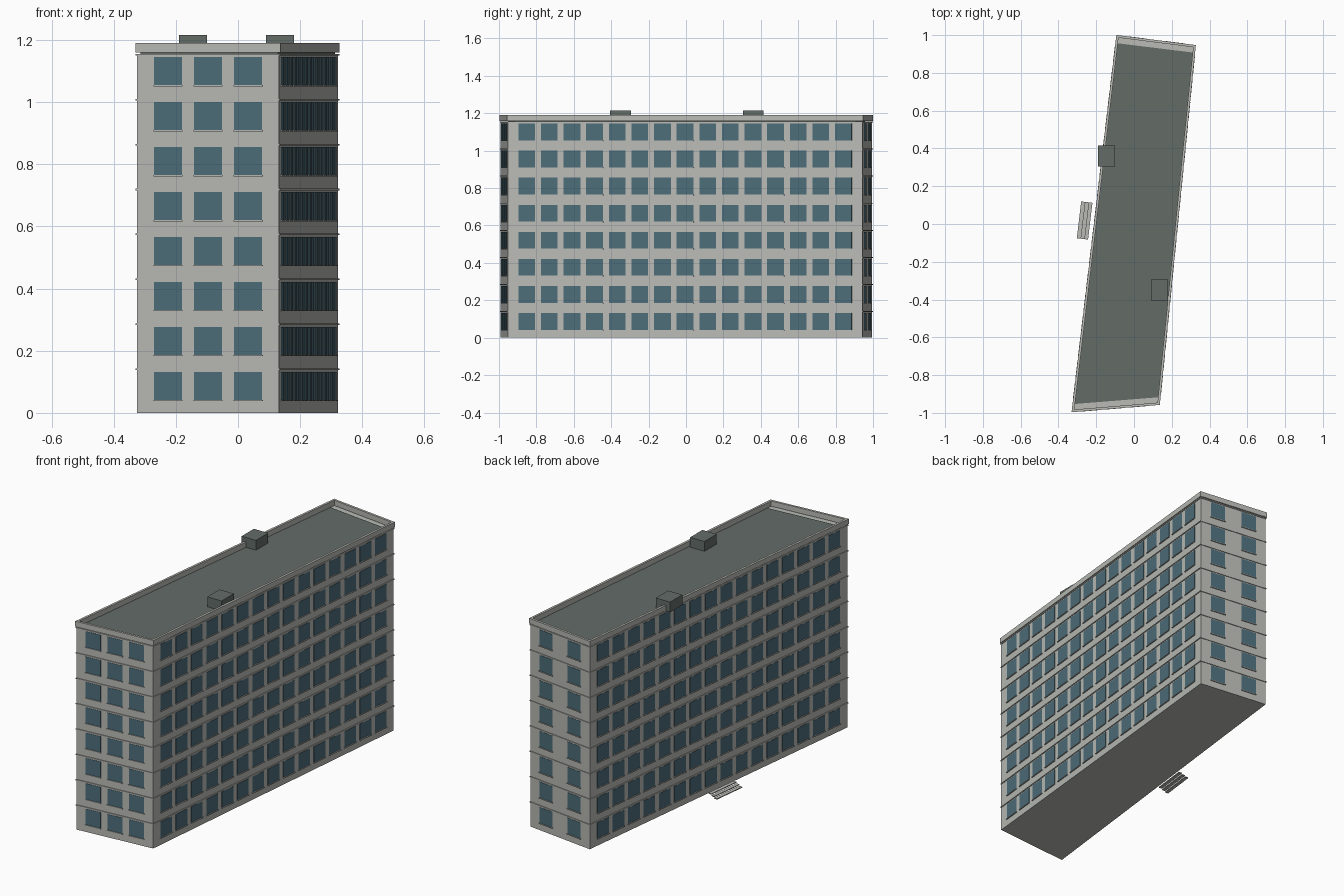
import bpy, bmesh
from mathutils import Vector

cube = bpy.data.objects.get("Cube")
if cube:
    bpy.data.objects.remove(cube, do_unlink=True)


def material(name, rgb):
    m = bpy.data.materials.new(name)
    m.use_nodes = True
    color = (*rgb, 1)
    m.diffuse_color = color
    m.node_tree.nodes["Principled BSDF"].inputs["Base Color"].default_value = color
    return m


WALL = material("pale concrete", (0.49, 0.50, 0.465))
GLASS = material("blue grey glass", (0.075, 0.155, 0.195))
ROOF = material("dark roofing", (0.125, 0.15, 0.137))

# Footprint of the block, counter-clockwise from the front left corner
FOOT = [Vector(p) for p in ((-0.325, -0.991), (0.132, -0.953),
                            (0.322, 0.943), (-0.089, 0.995))]
FLOORS = 8
STOREY = 0.1447
TOP = FLOORS * STOREY


def outward(a, b):
    d = (b - a).normalized()
    return Vector((d.y, -d.x))


def offset(poly, dist):
    """Grow a convex outline by dist with mitred corners."""
    result = []
    for i, p in enumerate(poly):
        n1 = outward(poly[i - 1], p)
        n2 = outward(p, poly[(i + 1) % len(poly)])
        result.append(p + (n1 + n2) * dist / (1 + n1.dot(n2)))
    return result


def add_prism(bm, poly, z0, z1):
    low = [bm.verts.new((p.x, p.y, z0)) for p in poly]
    high = [bm.verts.new((p.x, p.y, z1)) for p in poly]
    bm.faces.new(low[::-1])
    bm.faces.new(high)
    for i in range(len(poly)):
        j = (i + 1) % len(poly)
        bm.faces.new((low[i], low[j], high[j], high[i]))


def build(name, prisms, mat):
    """One object from a list of (outline, bottom, top) prisms."""
    bm = bmesh.new()
    for poly, z0, z1 in prisms:
        add_prism(bm, poly, z0, z1)
    bmesh.ops.recalc_face_normals(bm, faces=bm.faces[:])
    mesh = bpy.data.meshes.new(name)
    bm.to_mesh(mesh)
    bm.free()
    mesh.materials.append(mat)
    obj = bpy.data.objects.new(name, mesh)
    bpy.context.collection.objects.link(obj)
    return obj


def rect(x0, x1, y0, y1):
    return [Vector(p) for p in ((x0, y0), (x1, y0), (x1, y1), (x0, y1))]


def wall_box(a, b, centre, width, depth):
    """Outline of a box lying on the wall from a to b."""
    along = (b - a).normalized()
    n = outward(a, b)
    c = a + along * centre
    half = along * width / 2
    back = n * -0.002
    return [c - half + n * depth, c + half + n * depth, c + half + back, c - half + back]


# Main body and floor ledges
build("building_body", [(FOOT, 0, TOP - 0.006)], WALL)
ledge = offset(FOOT, 0.004)
build("floor_ledges", [(ledge, i * STOREY - 0.007, i * STOREY - 0.002)
                       for i in range(1, FLOORS + 1)], WALL)

# Windows and sills: number of columns and end margin for each wall
columns = [(3, 0.1), (15, 0.102), (2, 0.109), (16, 0.102)]
panes, sills = [], []
for side, (count, margin) in enumerate(columns):
    a, b = FOOT[side], FOOT[(side + 1) % 4]
    pitch = ((b - a).length - 2 * margin) / (count - 1)
    for col in range(count):
        centre = margin + col * pitch
        pane = wall_box(a, b, centre, 0.09, 0.0015)
        sill = wall_box(a, b, centre, 0.094, 0.006)
        for floor in range(FLOORS):
            z = floor * STOREY + 0.042
            panes.append((pane, z, z + 0.09))
            sills.append((sill, z - 0.004, z))
build("window_panes", panes, GLASS)
build("window_sills", sills, WALL)

# Parapet around the roof
outer, inner = offset(FOOT, 0.005), offset(FOOT, -0.008)
build("parapet", [([outer[i], outer[(i + 1) % 4], inner[(i + 1) % 4], inner[i]],
                   TOP + 0.002, 1.19) for i in range(4)], WALL)

# Roof covering stops short of both ends
fl, fr, br, bl = offset(FOOT, -0.006)
t = 0.016
build("roof_covering", [([fl.lerp(bl, t), fr.lerp(br, t), br.lerp(fr, t), bl.lerp(fl, t)],
                         TOP - 0.008, TOP + 0.002)], ROOF)

# Rooftop housings
build("roof_housings", [(rect(-0.19, -0.10, 0.305, 0.415), TOP, 1.216),
                        (rect(0.09, 0.18, -0.405, -0.295), TOP, 1.216)], ROOF)

# Entrance steps beside the left long wall
a, b = FOOT[3], FOOT[0]
n = outward(a, b)
mid = (b - a).length / 2
treads = []
for i in range(3):
    shift = n * (0.068 - 0.02 * i)
    outline = [p + shift for p in wall_box(a, b, mid - 0.01, 0.196, 0.018)]
    treads.append((outline, i * 0.008, i * 0.008 + 0.005))
build("entrance_steps", treads, WALL)
